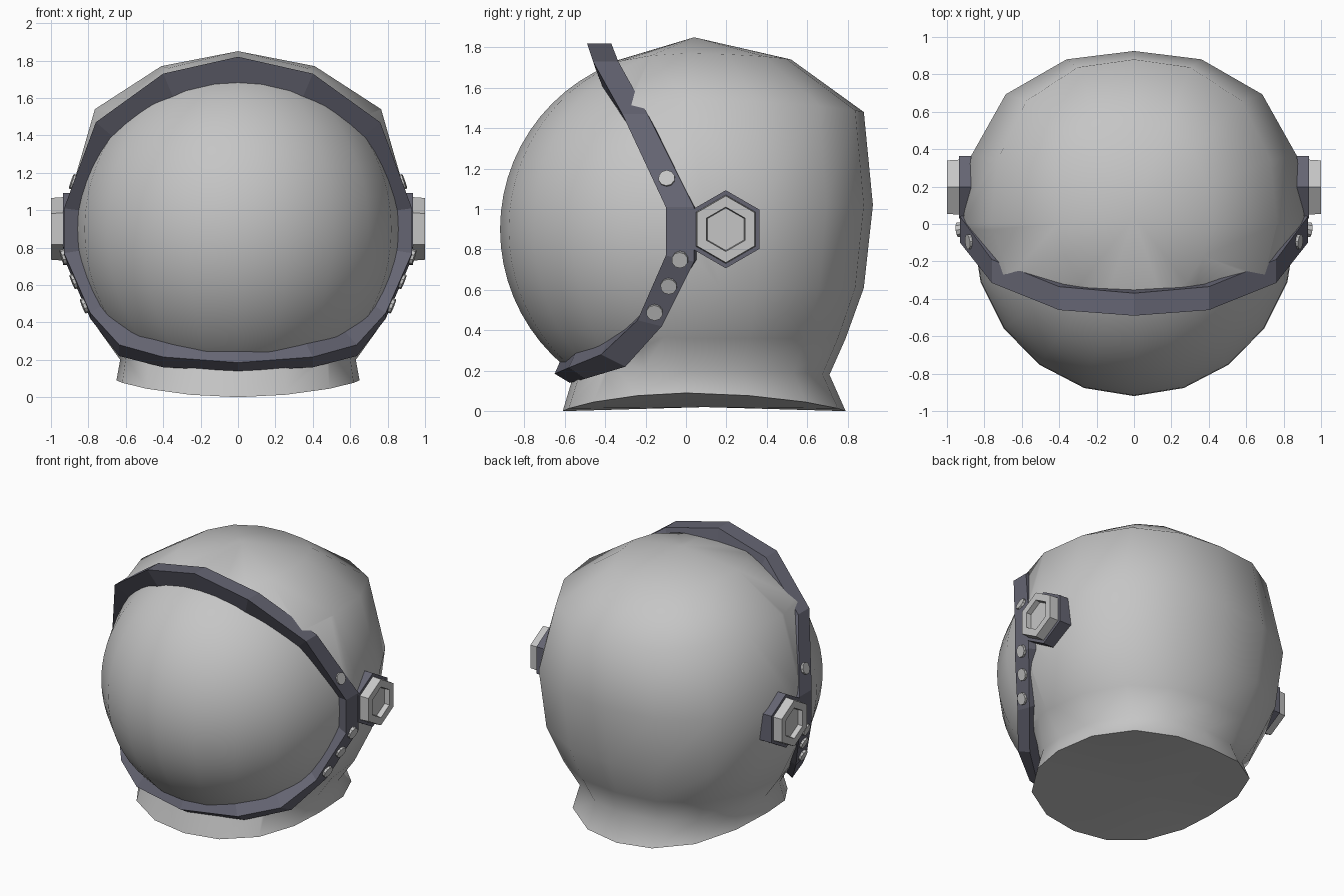
import bpy, bmesh, math
from mathutils import Vector

if "Cube" in bpy.data.objects:
    bpy.data.objects.remove(bpy.data.objects["Cube"])


def material(name, rgb):
    m = bpy.data.materials.new(name)
    m.diffuse_color = (*rgb, 1)
    m.use_nodes = True
    m.node_tree.nodes["Principled BSDF"].inputs["Base Color"].default_value = m.diffuse_color
    return m


GREY = material("light grey", (0.56, 0.56, 0.56))
DARK = material("dark slate", (0.13, 0.13, 0.17))


def finish(bm, name, mat, angle=None):
    bmesh.ops.recalc_face_normals(bm, faces=bm.faces)
    me = bpy.data.meshes.new(name)
    bm.to_mesh(me)
    bm.free()
    ob = bpy.data.objects.new(name, me)
    bpy.context.collection.objects.link(ob)
    me.materials.append(mat)
    if angle:
        bpy.ops.object.select_all(action='DESELECT')
        ob.select_set(True)
        bpy.context.view_layer.objects.active = ob
        bpy.ops.object.shade_smooth_by_angle(angle=math.radians(angle))
    return ob


def bridge(bm, a, b):
    n = len(a)
    for i in range(n):
        bm.faces.new((a[i], a[(i + 1) % n], b[(i + 1) % n], b[i]))


# side-view line of the face opening, (y, z) from top to bottom
OPENING = [(-0.45, 1.86), (-0.03, 1.01), (-0.03, 0.75), (-0.18, 0.43),
           (-0.36, 0.25), (-0.60, 0.14)]


def opening_y(z):
    for (y0, z0), (y1, z1) in zip(OPENING, OPENING[1:]):
        if z1 <= z <= z0:
            return y0 + (y1 - y0) * (z0 - z) / (z0 - z1)
    return -2


# shell and collar: rings
# (z side, z back, z front, half width, back y, front y, front bulge)
RINGS = [(1.77, 1.74, 1.70, 0.41, 0.52, -0.46, -0.04),
         (1.54, 1.48, 1.34, 0.765, 0.88, -0.80, -0.04),
         (1.02, 1.02, 1.02, 0.915, 0.925, -0.90, 0),
         (0.61, 0.61, 0.61, 0.865, 0.88, -0.85, 0),
         (0.36, 0.36, 0.45, 0.745, 0.79, -0.60, 0),
         (0.20, 0.18, 0.30, 0.63, 0.71, -0.52, 0.06),
         (0.09, 0.00, 0.00, 0.65, 0.79, -0.61, 0.06)]
bm = bmesh.new()
loops = []
for zs, zb, zf, hw, yb, yf, fb in RINGS:
    ring = []
    for k in range(16):
        a = k * math.tau / 16
        s, c = math.sin(a), math.cos(a)
        bulge = 1 + (0.06 if c > 0 else fb) * math.sin(2 * a) ** 2
        y = yb * c if c > 0 else -yf * c
        z = zs * s * s + (zb if c > 0 else zf) * c * c
        ring.append(bm.verts.new((hw * s * bulge, y * bulge, z)))
    loops.append(ring)
for a, b in zip(loops, loops[1:]):
    bridge(bm, a, b)
top = bm.verts.new((0, 0.04, 1.85))
base = bm.verts.new((0, 0.09, 0.02))
for k in range(16):
    bm.faces.new((top, loops[0][k], loops[0][(k + 1) % 16]))
    bm.faces.new((base, loops[-1][k], loops[-1][(k + 1) % 16]))
# cut the face opening
for (y0, z0), (y1, z1) in zip(OPENING, OPENING[1:]):
    faces = [f for f in bm.faces if f.calc_center_median().y < 0.25
             and max(v.co.z for v in f.verts) > z1 - 0.01
             and min(v.co.z for v in f.verts) < z0 + 0.01]
    geom = set(faces)
    for f in faces:
        geom.update(f.edges)
        geom.update(f.verts)
    bmesh.ops.bisect_plane(bm, geom=list(geom), plane_co=(0, y0, z0),
                           plane_no=Vector((0, z0 - z1, y1 - y0)))
front = [f for f in bm.faces
         if f.calc_center_median().y < opening_y(f.calc_center_median().z)]
bmesh.ops.delete(bm, geom=front, context='FACES')
finish(bm, "helmet_shell", GREY, 50)

# visor ball, only the part in front
bm = bmesh.new()
bmesh.ops.create_uvsphere(bm, u_segments=20, v_segments=32, radius=0.88)
for v in bm.verts:
    v.co = (v.co.x * 0.98, v.co.y - 0.04, v.co.z + 0.9)
hidden = [f for f in bm.faces if f.calc_center_median().y > 0.05
          or f.calc_center_median().z < 0.18]
bmesh.ops.delete(bm, geom=hidden, context='FACES')
finish(bm, "visor", GREY, 60)

# frame: half outline (x, front y, front z, back y, back z), mirrored
HALF = [(0, -0.49, 1.82, -0.37, 1.82), (0.40, -0.46, 1.73, -0.335, 1.73),
        (0.76, -0.315, 1.47, -0.19, 1.47), (0.93, -0.10, 1.01, 0.04, 1.01),
        (0.93, -0.10, 0.77, 0.04, 0.74), (0.79, -0.24, 0.45, -0.12, 0.42),
        (0.635, -0.42, 0.28, -0.30, 0.22), (0.40, -0.58, 0.215, -0.50, 0.16),
        (0, -0.65, 0.185, -0.575, 0.14)]
full = HALF + [(-p[0], *p[1:]) for p in HALF[-2:0:-1]]
bm = bmesh.new()
sections = []
for x, yf, zf, yb, zb in full:
    def inner(z):
        return 0.9 + (z - 0.9) * 0.84
    sections.append([bm.verts.new(c) for c in (
        (x, yf, zf), (x, yb, zb),
        (x * 0.86, yb + 0.03, inner(zb)), (x * 0.86, yf + 0.05, inner(zf)))])
for i, s in enumerate(sections):
    bridge(bm, s, sections[(i + 1) % len(sections)])
finish(bm, "visor_frame", DARK)


# side caps: hexagons stacked along x as (x, radius)
def hex_stack(name, mat, steps, side):
    bm = bmesh.new()
    rings = [[bm.verts.new((side * x, 0.197 + r * math.sin(k * math.pi / 3),
                            0.9 + r * math.cos(k * math.pi / 3)))
              for k in range(6)] for x, r in steps]
    for a, b in zip(rings, rings[1:]):
        bridge(bm, a, b)
    bm.faces.new(rings[0])
    bm.faces.new(rings[-1])
    finish(bm, name, mat)


# bolts on the frame: (y, z, normal z)
BOLTS = [(-0.095, 1.15, 0.35), (-0.03, 0.75, -0.3),
         (-0.085, 0.62, -0.4), (-0.155, 0.49, -0.4)]
for side, label in ((1, "right"), (-1, "left")):
    hex_stack("cap_base_" + label, DARK, [(0.80, 0.193), (0.935, 0.193)], side)
    hex_stack("cap_" + label, GREY, [(0.93, 0.17), (1.0, 0.165),
                                     (1.0, 0.11), (0.965, 0.105)], side)
    for i, (y, z, nz) in enumerate(BOLTS):
        x = 0.93 - (0.37 * (z - 1.01) if z > 1.01 else 0.43 * max(0, 0.75 - z))
        n = Vector((side, -0.1, nz)).normalized()
        bm = bmesh.new()
        bmesh.ops.create_cone(bm, cap_ends=True, segments=10, radius1=0.041,
                              radius2=0.041, depth=0.06)
        m = n.to_track_quat('Z', 'Y').to_matrix().to_4x4()
        m.translation = Vector((side * x, y, z)) - n * 0.017
        bm.transform(m)
        finish(bm, f"bolt_{label}_{i + 1}", GREY, 30)
